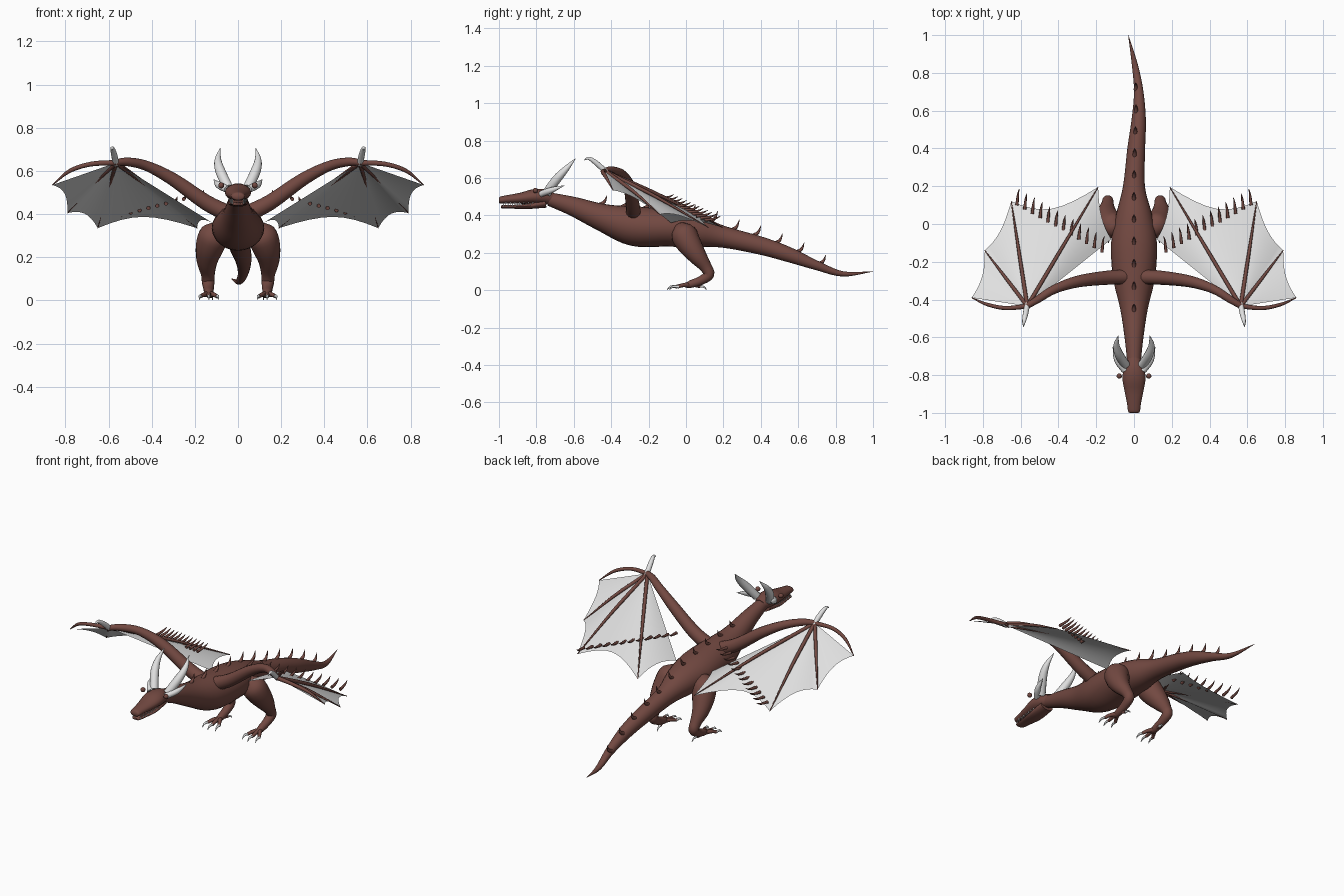
import bpy, bmesh, math
from mathutils import Vector

cube = bpy.data.objects.get("Cube")
if cube:
    bpy.data.objects.remove(cube, do_unlink=True)


def material(name, rgb):
    m = bpy.data.materials.new(name)
    m.use_nodes = True
    m.diffuse_color = (*rgb, 1)
    bsdf = m.node_tree.nodes["Principled BSDF"]
    bsdf.inputs["Base Color"].default_value = (*rgb, 1)
    bsdf.inputs["Roughness"].default_value = 0.7
    return m


HIDE = material("red brown hide", (0.17, 0.066, 0.053))
BONE = material("pale bone", (0.74, 0.74, 0.74))
SKIN = material("pale wing skin", (0.74, 0.74, 0.74))


def finish(name, bm, mat, angle=50):
    mesh = bpy.data.meshes.new(name)
    bm.to_mesh(mesh)
    bm.free()
    mesh.materials.append(mat)
    obj = bpy.data.objects.new(name, mesh)
    bpy.context.collection.objects.link(obj)
    bpy.ops.object.select_all(action='DESELECT')
    obj.select_set(True)
    bpy.context.view_layer.objects.active = obj
    bpy.ops.object.shade_smooth_by_angle(angle=math.radians(angle))
    return obj


def spline(points, steps):
    """Smooth curve through rows of any length."""
    rows = [Vector(p) for p in points]
    rows = [2 * rows[0] - rows[1]] + rows + [2 * rows[-1] - rows[-2]]
    out = []
    for a, b, c, d in zip(rows, rows[1:], rows[2:], rows[3:]):
        for i in range(steps):
            t = i / steps
            out.append(0.5 * (2 * b + (c - a) * t + (2 * a - 5 * b + 4 * c - d) * t ** 2
                              + (3 * b - a - 3 * c + d) * t ** 3))
    return out + [rows[-2]]


def add_tube(bm, points, sides=12, steps=4, flip=1):
    """Loft ellipses along a path of (x, y, z, radius[, second radius])."""
    rows = spline([tuple(p) + (p[3],) if len(p) == 4 else p for p in points], steps)
    centres = [Vector((r[0] * flip, r[1], r[2])) for r in rows]
    rings, side = [], Vector((1, 0, 0))
    last = len(rows) - 1
    if abs((centres[1] - centres[0]).normalized().x) > 0.8:
        side = Vector((0, 1, 0))
    for i, (c, r) in enumerate(zip(centres, rows)):
        tangent = (centres[min(i + 1, last)] - centres[max(i - 1, 0)]).normalized()
        side = (side - tangent * side.dot(tangent)).normalized()
        up = side.cross(tangent)
        ring = []
        for k in range(sides):
            a = math.tau * k / sides
            ring.append(bm.verts.new(c + side * math.cos(a) * max(r[3], 0.0008)
                                     + up * math.sin(a) * max(r[4], 0.0008)))
        rings.append(ring)
    faces = [bm.faces.new(rings[0]), bm.faces.new(rings[-1])]
    for p, q in zip(rings, rings[1:]):
        for k in range(sides):
            n = (k + 1) % sides
            faces.append(bm.faces.new((p[k], p[n], q[n], q[k])))
    bmesh.ops.recalc_face_normals(bm, faces=faces)


def tubes(name, paths, mat, sides=12, steps=4, flip=1):
    bm = bmesh.new()
    for path in paths:
        add_tube(bm, path, sides, steps, flip)
    return finish(name, bm, mat)


def spike(base, lean, radius):
    """Curved thorn: starts along the base and hooks toward the lean."""
    b, d = Vector(base), Vector(lean)
    mid = b + d * 0.5 + Vector((0, d.y * 0.15, -d.z * 0.15))
    return [(*b, radius), (*mid, radius * 0.65), (*(b + d), 0.001)]


# Neck, trunk and swaying tail
body = [(0, -.73, .487, .036, .036), (0, -.6, .447, .05, .052), (0, -.45, .39, .073, .073),
        (0, -.28, .343, .112, .106), (0, -.1, .333, .121, .1), (0, .05, .315, .095, .086),
        (0, .2, .285, .058, .058), (.012, .4, .238, .047, .048), (.025, .55, .19, .038, .04),
        (.025, .7, .132, .025, .025), (.005, .84, .087, .016, .014), (-.03, 1, .1, .001, .001)]
tubes("body", [body], HIDE, 24, 5)

# Head: skull, lower jaw and teeth
tubes("skull", [[(0, -.715, .49, .034, .034), (0, -.765, .5, .054, .041), (0, -.82, .5, .061, .039),
                 (0, -.88, .492, .051, .03), (0, -.95, .486, .037, .023),
                 (0, -.99, .482, .032, .019), (0, -1, .482, .024, .013)]], HIDE, 20, 3)
tubes("lower_jaw", [[(0, -.75, .466, .042, .025), (0, -.85, .449, .045, .015),
                     (0, -.93, .446, .034, .01), (0, -.98, .446, .027, .009),
                     (0, -.99, .446, .018, .005)]], HIDE, 16, 3)
teeth = []
for s in (-1, 1):
    for i in range(7):
        y = -.975 + i * .024
        x = s * (.025 + i * .0022)
        teeth.append([(x, y, .447, .004), (x, y, .467, .001)])
        teeth.append([(x, y + .012, .476, .004), (x, y + .012, .456, .001)])
tubes("teeth", teeth, BONE, 6, 1)

# Thorns along the spine, standing on the top of the body
outline = spline(body, 8)
thorns = []
for i in range(11):
    y = -.46 + i * .117
    r = min(outline, key=lambda p: abs(p[1] - y))
    size = .06 - .002 * abs(i - 5)
    thorns.append(spike((r[0] * .4, y, r[2] + r[4] - .01), (0, size * .75, size), .012))
tubes("spine_thorns", thorns, HIDE, 8, 3)

WRIST = Vector((.565, -.435, .638))
TIPS = [Vector(t) for t in ((.86, -.39, .535), (.79, -.14, .405), (.65, .12, .335),
                            (.19, .195, .335), (.12, -.08, .36))]
SCALLOP = (.08, .07, .13, .04)


def wing_skin(name, flip):
    """Scalloped panels fanning out from the wrist."""
    bm = bmesh.new()
    n = 8
    for a, b, dip in zip(TIPS, TIPS[1:], SCALLOP):
        grid = []
        for i in range(n + 1):
            u = i / n
            edge = a.lerp(b, u).lerp(WRIST, dip * 4 * u * (1 - u))
            row = []
            for j in range(n + 1):
                v = .02 + .98 * j / n
                p = WRIST.lerp(edge, v)
                p.z += .05 * u * (1 - u) * v
                row.append(bm.verts.new((p.x * flip, p.y, p.z)))
            grid.append(row)
        for i in range(n):
            for j in range(n):
                f = bm.faces.new((grid[i][j], grid[i + 1][j], grid[i + 1][j + 1], grid[i][j + 1]))
                f.normal_update()
                if f.normal.z < 0:
                    f.normal_flip()
    bmesh.ops.remove_doubles(bm, verts=bm.verts[:], dist=.0005)
    finish(name, bm, SKIN)


for flip, label in ((1, "left_"), (-1, "right_")):
    # Horns and eye
    tubes(label + "large_horn", [[(.045, -.745, .52, .024), (.08, -.69, .595, .024),
                                  (.093, -.64, .65, .016), (.083, -.59, .705, .001)]],
          BONE, 12, 4, flip)
    tubes(label + "small_horn", [[(.05, -.775, .515, .017), (.09, -.72, .535, .016),
                                  (.112, -.65, .56, .001)]], BONE, 10, 4, flip)
    bm = bmesh.new()
    bmesh.ops.create_uvsphere(bm, u_segments=14, v_segments=8, radius=.014)
    bmesh.ops.translate(bm, verts=bm.verts[:], vec=(.078 * flip, -.805, .533))
    finish(label + "eye", bm, HIDE)

    # Wing: arm, fingers, thumb claw and skin
    tubes(label + "wing_arm", [[(.04, -.28, .4, .04), (.15, -.285, .455, .037),
                                (.3, -.305, .56, .031), (.42, -.345, .622, .024),
                                (.51, -.4, .642, .02), (.575, -.44, .638, .014)]],
          HIDE, 14, 4, flip)
    fingers = [[(*WRIST, .013), (.68, -.445, .632, .011), (.78, -.425, .6, .009), (*TIPS[0], .002)]]
    for tip in TIPS[1:4]:
        mid = WRIST.lerp(tip, .5)
        fingers.append([(*WRIST, .011), (mid.x, mid.y, mid.z + .012, .009), (*tip, .002)])
    tubes(label + "wing_fingers", fingers, HIDE, 8, 5, flip)
    tubes(label + "thumb_claw", [[(.565, -.425, .63, .015), (.575, -.48, .68, .014),
                                  (.583, -.52, .705, .009), (.585, -.545, .695, .001)]],
          BONE, 10, 4, flip)
    wing_skin(label + "wing_skin", flip)

    # Row of hooked thorns over the trailing part of the wing
    row = []
    for i in range(12):
        t = i / 11
        base = (.17 + .45 * t, -.15 + .25 * t, .49 - .115 * t)
        row.append(spike(base, (-.012, .085, .022), .009))
    tubes(label + "wing_thorns", row, HIDE, 8, 3, flip)

    # Leg, toes and claws
    tubes(label + "leg", [[(.09, -.035, .345, .03), (.11, -.015, .305, .068), (.13, .015, .25, .066),
                           (.143, .06, .185, .05), (.14, .105, .125, .033), (.138, .122, .083, .029),
                           (.136, .08, .052, .024), (.135, .03, .034, .021),
                           (.135, .0, .025, .014)]], HIDE, 16, 4, flip)
    toes, claws = [], []
    for spread in (-1, 0, 1):
        x = .135 + .038 * spread
        y = -.045 - .012 * (spread == 0)
        toes.append([(.135, .02, .028, .015), (.135 + .022 * spread, -.015, .027, .011),
                     (x, y, .018, .009)])
        claws.append([(x, y + .006, .018, .008), (x + .004 * spread, y - .025, .019, .006),
                      (x + .006 * spread, y - .045, .002, .001)])
    toes.append([(.135, .04, .032, .014), (.125, .075, .02, .009)])
    claws.append([(.125, .07, .021, .008), (.12, .095, .018, .005), (.118, .112, .001, .001)])
    tubes(label + "toes", toes, HIDE, 8, 4, flip)
    tubes(label + "claws", claws, BONE, 8, 4, flip)
